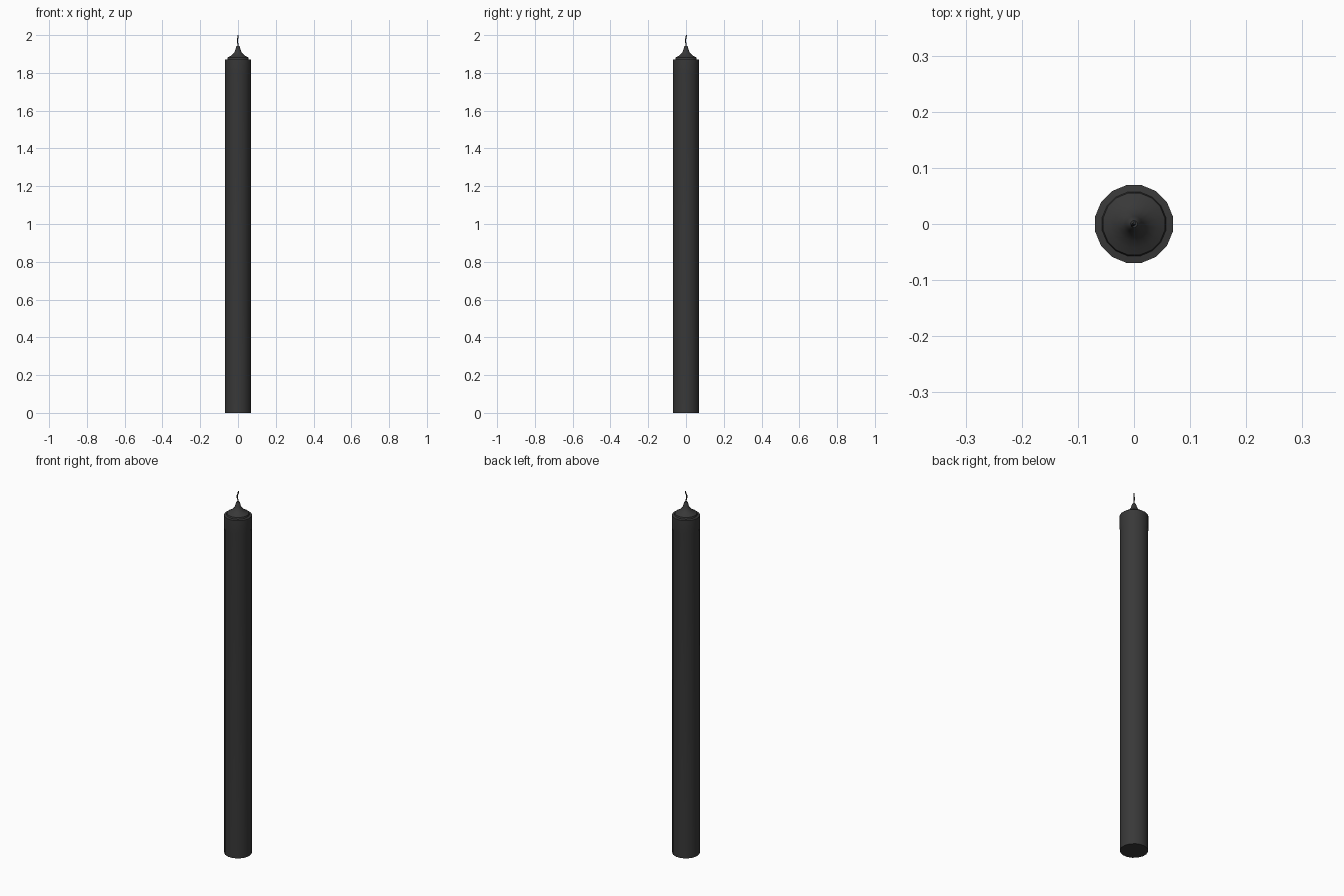
import bpy, bmesh, math
from mathutils import Vector

if "Cube" in bpy.data.objects:
    bpy.data.objects.remove(bpy.data.objects["Cube"])


def material(name, v):
    m = bpy.data.materials.new(name)
    m.diffuse_color = (v, v, v, 1)
    m.use_nodes = True
    m.node_tree.nodes["Principled BSDF"].inputs["Base Color"].default_value = m.diffuse_color
    return m


def loft(name, rings, sides, mat, angle):
    """Skin a round tube through (x, y, z, radius) rings, capped at both ends."""
    bm = bmesh.new()
    loops = []
    for x, y, z, r in rings:
        loops.append([bm.verts.new(Vector((x + r * math.cos(a), y + r * math.sin(a), z)))
                      for a in (2 * math.pi * (i + 0.5) / sides for i in range(sides))])
    for lo, hi in zip(loops, loops[1:]):
        for i in range(sides):
            j = (i + 1) % sides
            bm.faces.new((lo[i], lo[j], hi[j], hi[i]))
    bm.faces.new(loops[0][::-1])
    bm.faces.new(loops[-1])
    me = bpy.data.meshes.new(name)
    bm.to_mesh(me)
    bm.free()
    me.materials.append(mat)
    ob = bpy.data.objects.new(name, me)
    bpy.context.collection.objects.link(ob)
    bpy.ops.object.select_all(action='DESELECT')
    ob.select_set(True)
    bpy.context.view_layer.objects.active = ob
    bpy.ops.object.shade_smooth_by_angle(angle=math.radians(angle))
    return ob


wax = material("dark_wax", 0.04)
wick_mat = material("dark_wick", 0.03)

# Wax body with rim, shoulder ledge and concave tip
profile = [(0.069, 0), (0.069, 1.79), (0.0705, 1.80), (0.0705, 1.87),
           (0.058, 1.872), (0.056, 1.881), (0.043, 1.888), (0.030, 1.897),
           (0.020, 1.909), (0.014, 1.922), (0.010, 1.938), (0.006, 1.943)]
loft("candle_body", [(0, 0, z, r) for r, z in profile], 16, wax, 35)

# Thin wavy wick
path = [(0, 0, 1.935), (0, 0, 1.95), (-0.003, -0.002, 1.965),
        (-0.003, -0.002, 1.978), (0.001, 0.001, 1.99), (0.001, 0.002, 2.0)]
loft("wick", [(*p, 0.003) for p in path], 8, wick_mat, 40)
